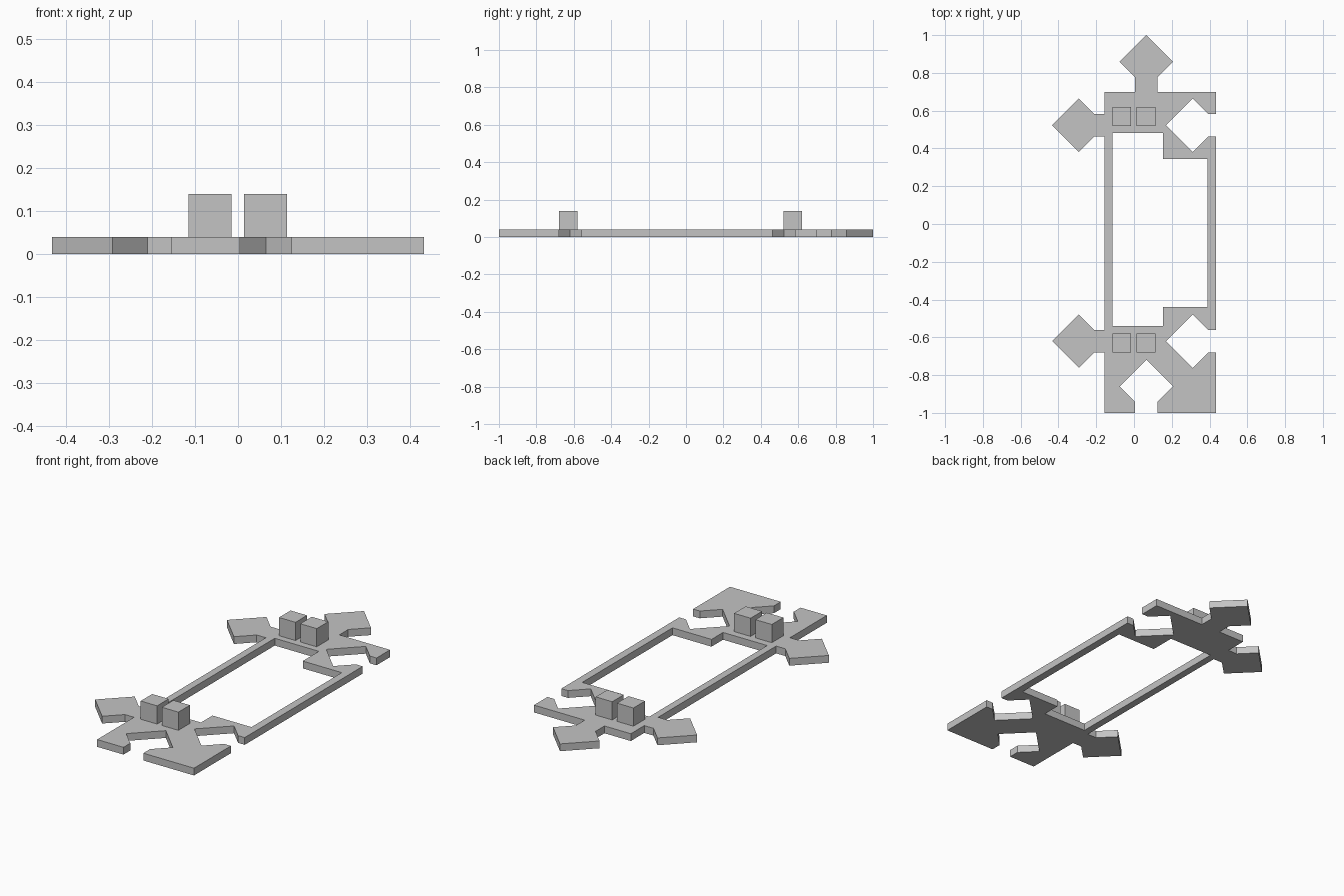
import bpy, bmesh
from mathutils import Vector

cube = bpy.data.objects.get("Cube")
if cube:
    bpy.data.objects.remove(cube, do_unlink=True)

NECK, DIAMOND, THICK = 0.06, 0.1414, 0.04

grey = bpy.data.materials.new("plain_grey")
grey.use_nodes = True
grey.diffuse_color = (0.55, 0.55, 0.55, 1)
grey.node_tree.nodes["Principled BSDF"].inputs["Base Color"].default_value = grey.diffuse_color


def add_object(name, bm):
    bmesh.ops.recalc_face_normals(bm, faces=bm.faces)
    mesh = bpy.data.meshes.new(name)
    bm.to_mesh(mesh)
    bm.free()
    mesh.materials.append(grey)
    bpy.context.collection.objects.link(bpy.data.objects.new(name, mesh))


def connector(edge, travel, reach):
    """Neck and diamond on an edge; positive reach is a tab, negative a socket."""
    e, t = Vector(edge), Vector(travel)
    n = Vector((t.y, -t.x)) * (1 if reach > 0 else -1)
    c = e + n * abs(reach)
    root = c - n * (DIAMOND - NECK)
    return [e - t * NECK, root - t * NECK, c - t * DIAMOND, c + n * DIAMOND,
            c + t * DIAMOND, root + t * NECK, e + t * NECK]


# Base plate outline, counter-clockwise, with interlocking tabs and sockets
left, right, back, front = 0.433, -0.155, 0.70, -1.0
outline = [(left, front)]
for y in (-0.62, 0.523):
    outline += connector((left, y), (0, 1), -0.122)
outline += [(left, back)]
outline += connector((0.065, back), (-1, 0), 0.1586)
outline += [(right, back)]
for y in (0.523, -0.62):
    outline += connector((right, y), (0, -1), 0.137)
outline += [(right, front)]
outline += connector((0.065, front), (1, 0), -0.14)

# Stepped window inside the frame
window = [(-0.115, -0.54), (0.153, -0.54), (0.153, -0.44), (0.39, -0.44),
          (0.39, 0.343), (0.153, 0.343), (0.153, 0.483), (-0.115, 0.483)]

bm = bmesh.new()
for loop in (outline, window):
    verts = [bm.verts.new((p[0], p[1], 0)) for p in loop]
    for a, b in zip(verts, verts[1:] + verts[:1]):
        bm.edges.new((a, b))
bmesh.ops.triangle_fill(bm, use_beauty=True, use_dissolve=False, edges=bm.edges[:], normal=(0, 0, 1))
top = bmesh.ops.extrude_face_region(bm, geom=bm.faces[:])["geom"]
bmesh.ops.translate(bm, vec=(0, 0, THICK),
                    verts=[g for g in top if isinstance(g, bmesh.types.BMVert)])
add_object("base_plate", bm)

# Pairs of raised blocks at each end
for end, y in (("back", 0.57), ("front", -0.63)):
    for side, x in (("right", -0.065), ("left", 0.064)):
        bm = bmesh.new()
        bmesh.ops.create_cube(bm, size=0.1)
        bmesh.ops.translate(bm, vec=(x, y, THICK + 0.05), verts=bm.verts)
        add_object(f"{end}_{side}_block", bm)
